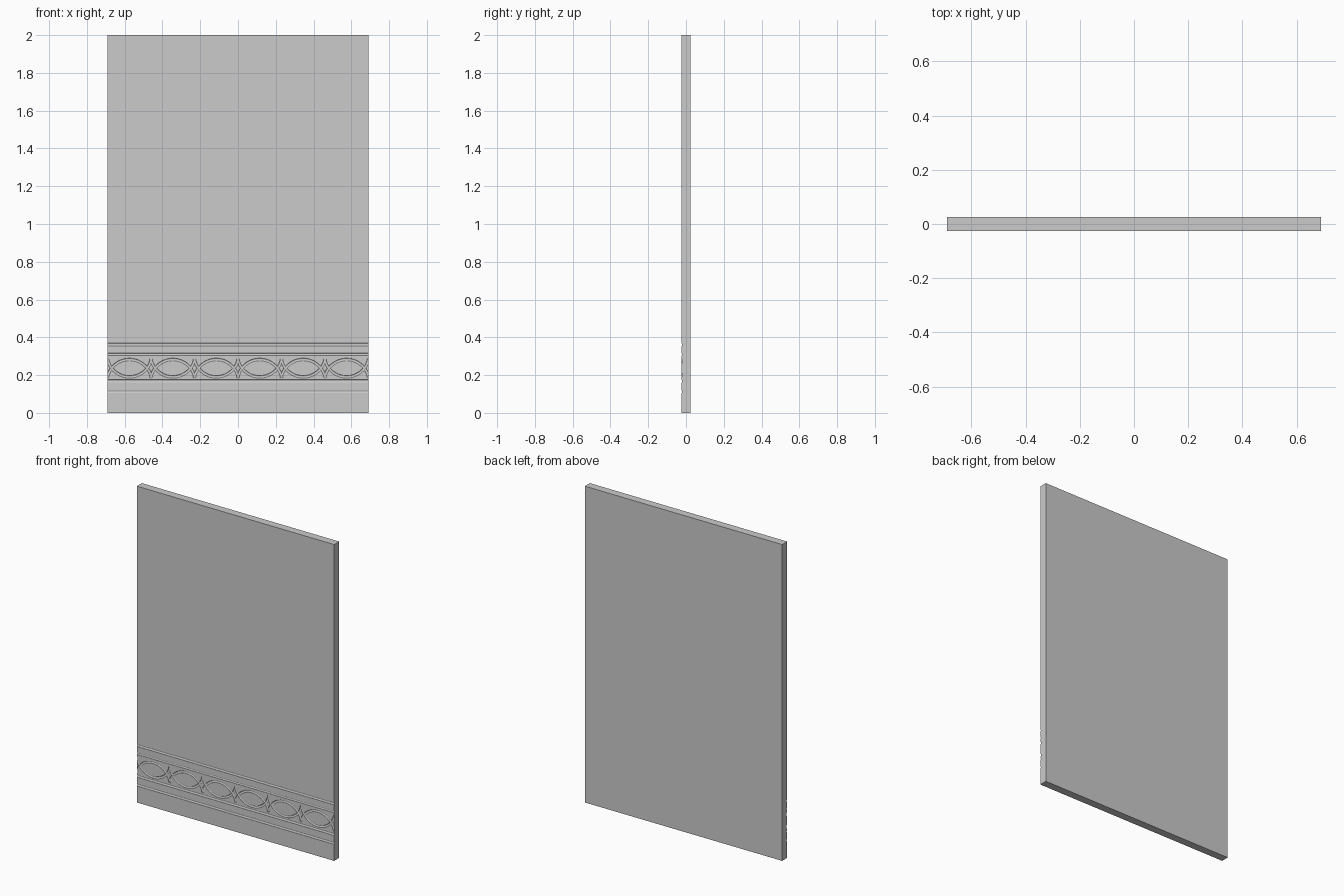
import bpy, bmesh
from math import sin, cos, pi, radians

if "Cube" in bpy.data.objects:
    bpy.data.objects.remove(bpy.data.objects["Cube"])

W, H, D = 1.38, 2.0, 0.05
FRONT = -D / 2
GROOVE_DEPTH = 0.005
PITCH = W / 6
BAND_Z = 0.237


def groove_cutter(name, path, half_width):
    """Sweep an elliptical section along (x, z, normal_x, normal_z) stations."""
    n = 12
    bm = bmesh.new()
    rings = []
    for x, z, nx, nz in path:
        ring = []
        for k in range(n):
            a = 2 * pi * (k + 0.5) / n
            w = half_width * cos(a)
            ring.append(bm.verts.new((x + nx * w, FRONT + GROOVE_DEPTH * sin(a), z + nz * w)))
        rings.append(ring)
    for r0, r1 in zip(rings, rings[1:]):
        for k in range(n):
            bm.faces.new((r0[k], r0[(k + 1) % n], r1[(k + 1) % n], r1[k]))
    bm.faces.new(rings[0])
    bm.faces.new(rings[-1])
    bmesh.ops.recalc_face_normals(bm, faces=bm.faces)
    mesh = bpy.data.meshes.new(name)
    bm.to_mesh(mesh)
    bm.free()
    ob = bpy.data.objects.new(name, mesh)
    bpy.context.collection.objects.link(ob)
    ob.hide_render = True
    return ob


# Flat panel slab
bpy.ops.mesh.primitive_cube_add(size=1, location=(0, 0, H / 2))
panel = bpy.context.object
panel.name = "panel"
panel.scale = (W, D, H)
bpy.ops.object.transform_apply(location=True, scale=True)

# Straight grooves running across the full width
cutters = []
for z, hw in ((0.112, 0.008), (0.168, 0.008), (0.31, 0.006), (0.362, 0.008)):
    cutters.append(groove_cutter("line_cutter", [(-0.8, z, 0, 1), (0.8, z, 0, 1)], hw))

# Interlaced arches: an upper and a mirrored lower row
R = 0.119
RISE = 0.046
SPAN = radians(79)
for i in range(6):
    cx = -W / 2 + PITCH * (i + 0.5)
    for side in (1, -1):
        path = []
        for k in range(33):
            a = -SPAN + 2 * SPAN * k / 32
            path.append((cx + R * sin(a), BAND_Z + side * (RISE - R + R * cos(a)),
                         sin(a), side * cos(a)))
        cutters.append(groove_cutter("arch_cutter", path, 0.007))

# Carve all grooves, then discard the cutters
bpy.context.view_layer.objects.active = panel
for c in cutters:
    mod = panel.modifiers.new("carve", 'BOOLEAN')
    mod.operation = 'DIFFERENCE'
    mod.solver = 'EXACT'
    mod.object = c
    bpy.ops.object.modifier_apply(modifier=mod.name)
for c in cutters:
    bpy.data.objects.remove(c, do_unlink=True)

panel.select_set(True)
bpy.ops.object.shade_smooth_by_angle(angle=radians(32))
